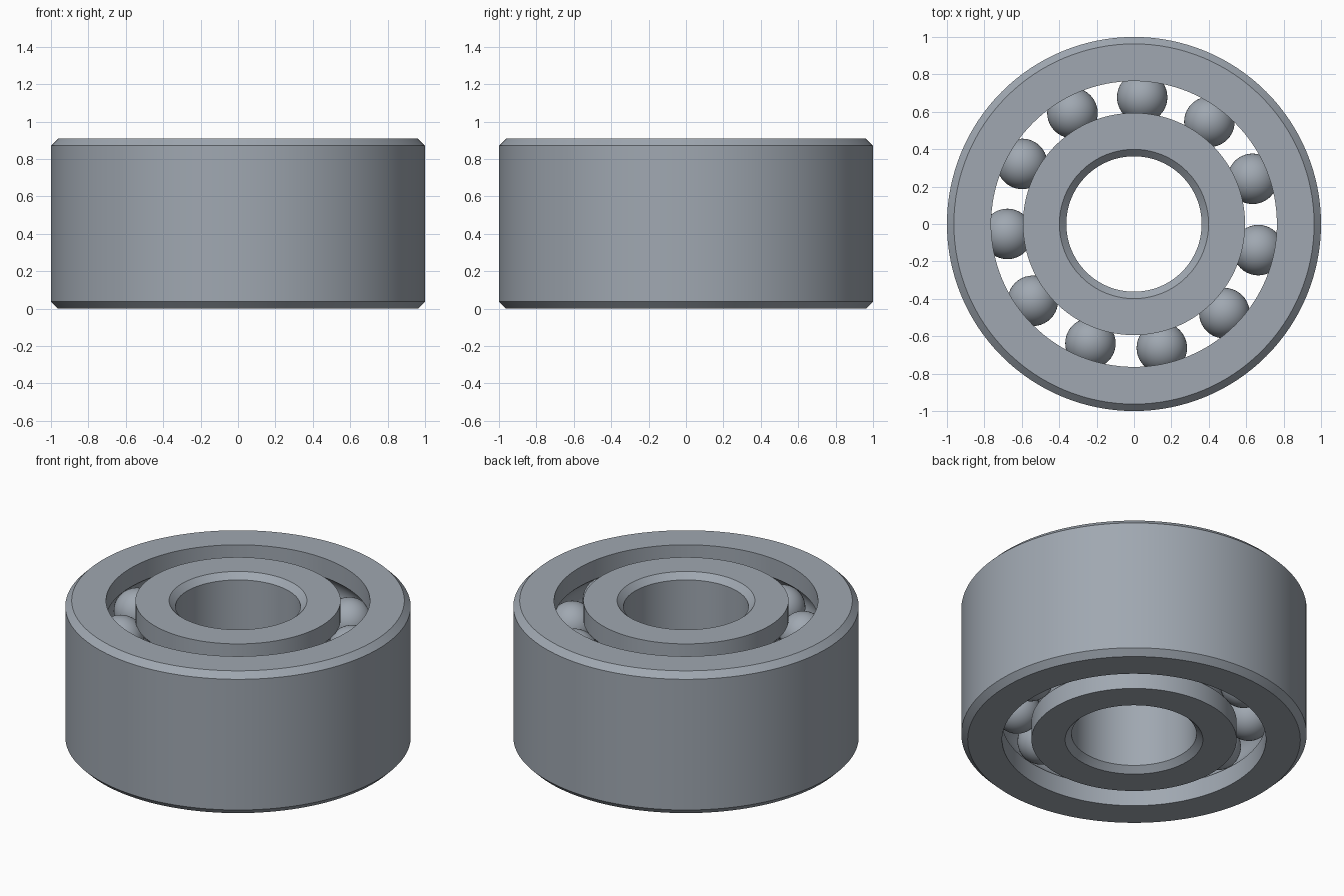
import bpy
import bmesh
from math import sin, cos, acos, pi, radians
from mathutils import Vector

cube = bpy.data.objects.get("Cube")
if cube:
    bpy.data.objects.remove(cube, do_unlink=True)

HEIGHT = 0.909
CHAMFER = 0.037
BORE, INNER_LAND, ORBIT, OUTER_LAND = 0.362, 0.594, 0.679, 0.764
BALL = 0.135
ROWS = (HEIGHT * 0.25, HEIGHT * 0.75)
BALLS_PER_ROW = 11
START = radians(86.3)

steel = bpy.data.materials.new("steel_grey")
steel.use_nodes = True
colour = (0.35, 0.39, 0.44, 1)
steel.diffuse_color = colour
steel.node_tree.nodes["Principled BSDF"].inputs["Base Color"].default_value = colour


def finish(bm, name):
    """Turn a bmesh into a smooth-shaded steel object with sharp edges kept."""
    mesh = bpy.data.meshes.new(name)
    bm.to_mesh(mesh)
    bm.free()
    mesh.materials.append(steel)
    obj = bpy.data.objects.new(name, mesh)
    bpy.context.collection.objects.link(obj)
    bpy.ops.object.select_all(action='DESELECT')
    obj.select_set(True)
    bpy.context.view_layer.objects.active = obj
    bpy.ops.object.shade_smooth_by_angle(angle=radians(30))
    return obj


def grooved_wall(land, side, steps=12):
    """Raceway wall from bottom to top with one round groove per ball row."""
    groove = BALL + 0.001
    half = acos(abs(land - ORBIT) / groove)
    points = [(land, 0)]
    for z in ROWS:
        for i in range(steps + 1):
            a = -half + 2 * half * i / steps
            points.append((ORBIT + side * groove * cos(a), z + groove * sin(a)))
    return points + [(land, HEIGHT)]


def chamfered_wall(radius, side):
    """Plain wall from top to bottom with a chamfer at each end."""
    inset = radius - side * CHAMFER
    return [(inset, HEIGHT), (radius, HEIGHT - CHAMFER), (radius, CHAMFER), (inset, 0)]


def ring(name, profile, segments=128):
    """Revolve a closed profile around the vertical axis."""
    bm = bmesh.new()
    verts = [bm.verts.new((r, 0, z)) for r, z in profile]
    edges = [bm.edges.new((v, verts[i - 1])) for i, v in enumerate(verts)]
    bmesh.ops.spin(bm, geom=verts + edges, cent=(0, 0, 0), axis=(0, 0, 1),
                   angle=2 * pi, steps=segments)
    bmesh.ops.remove_doubles(bm, verts=bm.verts, dist=1e-5)
    bmesh.ops.recalc_face_normals(bm, faces=bm.faces)
    return finish(bm, name)


# Races
ring("outer_ring", grooved_wall(OUTER_LAND, 1) + chamfered_wall(1, 1))
ring("inner_ring", grooved_wall(INNER_LAND, -1) + chamfered_wall(BORE, -1))

# Two aligned rows of balls sharing one mesh
bm = bmesh.new()
bmesh.ops.create_uvsphere(bm, u_segments=40, v_segments=24, radius=BALL)
first = finish(bm, "ball")
for row, z in zip(("lower", "upper"), ROWS):
    for i in range(BALLS_PER_ROW):
        a = START + 2 * pi * i / BALLS_PER_ROW
        ball = bpy.data.objects.new(f"{row}_ball_{i + 1}", first.data)
        ball.location = Vector((ORBIT * cos(a), ORBIT * sin(a), z))
        bpy.context.collection.objects.link(ball)
bpy.data.objects.remove(first, do_unlink=True)
